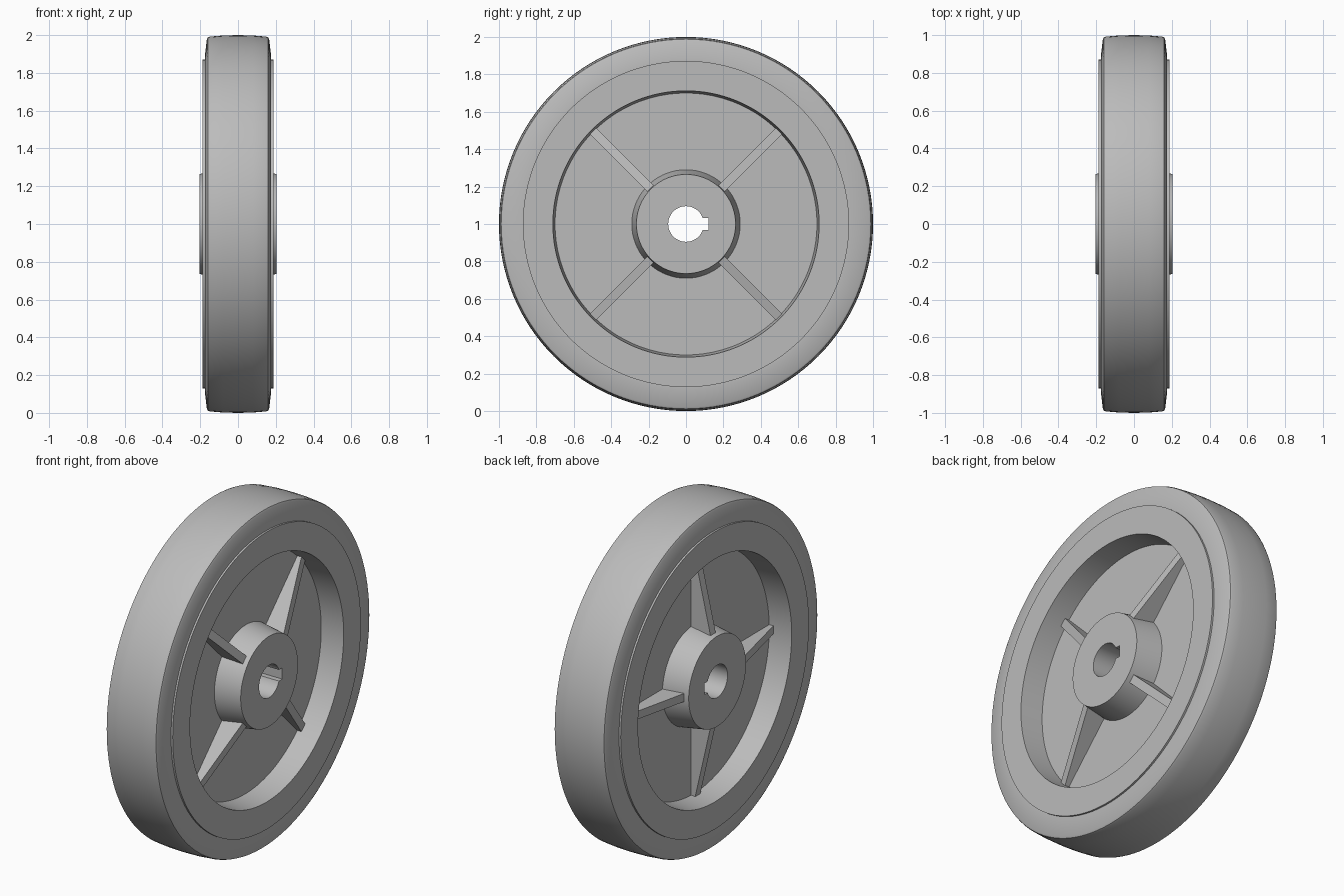
import bpy, bmesh
from math import radians, pi, cos, sin
from mathutils import Matrix, Vector

cube = bpy.data.objects.get("Cube")
if cube:
    bpy.data.objects.remove(cube, do_unlink=True)

grey = bpy.data.materials.new("plain grey")
grey.use_nodes = True
colour = (0.5, 0.5, 0.5, 1)
grey.diffuse_color = colour
grey.node_tree.nodes["Principled BSDF"].inputs["Base Color"].default_value = colour

CENTRE = Vector((0, 0, 1))
SEGMENTS = 128


def make_object(name, bm):
    bmesh.ops.recalc_face_normals(bm, faces=bm.faces)
    mesh = bpy.data.meshes.new(name)
    bm.to_mesh(mesh)
    bm.free()
    mesh.materials.append(grey)
    obj = bpy.data.objects.new(name, mesh)
    obj.location = CENTRE
    bpy.context.collection.objects.link(obj)
    return obj


def revolve(name, half):
    """Turn a half profile of (x, radius), mirrored in x, about the axle."""
    profile = half + [(-x, r) for x, r in reversed(half) if x > 0]
    bm = bmesh.new()
    rings = [[bm.verts.new((x, r * cos(a), r * sin(a))) for x, r in profile]
             for a in (2 * pi * i / SEGMENTS for i in range(SEGMENTS))]
    n = len(profile)
    for i in range(SEGMENTS):
        a, b = rings[i], rings[(i + 1) % SEGMENTS]
        for j in range(n):
            k = (j + 1) % n
            bm.faces.new((a[j], a[k], b[k], b[j]))
    return make_object(name, bm)


def smooth(obj):
    bpy.ops.object.select_all(action='DESELECT')
    obj.select_set(True)
    bpy.context.view_layer.objects.active = obj
    bpy.ops.object.shade_smooth_by_angle(angle=radians(30))


# Tyre with a slightly crowned tread and rounded shoulders
tyre = revolve("tyre", [(0, 1.0), (0.08, 0.998), (0.15, 0.992), (0.16, 0.988),
                        (0.165, 0.978), (0.176, 0.885), (0.176, 0.872)])
smooth(tyre)

# Rim, web and hub in one turned body
body = revolve("rim_web_and_hub", [(0.187, 0.872), (0.187, 0.712), (0.05, 0.7),
                                   (0.05, 0.29), (0.203, 0.265), (0.203, 0.095)])

# Keyway cut through the bore on the +y side
bm = bmesh.new()
bmesh.ops.create_cube(bm, size=1, matrix=Matrix.Translation((0, 0.08, 0))
                      @ Matrix.Diagonal((0.6, 0.08, 0.066, 1)))
cutter = make_object("keyway_cutter", bm)
cut = body.modifiers.new("keyway", 'BOOLEAN')
cut.operation = 'DIFFERENCE'
cut.solver = 'EXACT'
cut.object = cutter
bpy.context.view_layer.update()
cut_mesh = bpy.data.meshes.new_from_object(
    body.evaluated_get(bpy.context.evaluated_depsgraph_get()))
body.modifiers.clear()
body.data = cut_mesh
bpy.data.objects.remove(cutter, do_unlink=True)
smooth(body)


# Tapered ribs: diagonal on one face, upright and level on the other
def rib(name, side, angle):
    outline = [(0.04, 0.26), (0.178, 0.26), (0.075, 0.708), (0.04, 0.708)]
    turn = Matrix.Rotation(angle, 3, 'X')
    bm = bmesh.new()
    left, right = [[bm.verts.new(turn @ Vector((side * x, r, w))) for x, r in outline]
                   for w in (-0.024, 0.024)]
    bm.faces.new(left)
    bm.faces.new(right)
    for i in range(4):
        j = (i + 1) % 4
        bm.faces.new((left[i], left[j], right[j], right[i]))
    make_object(name, bm)


for i in range(4):
    rib(f"left_rib_{i + 1}", 1, radians(45 + 90 * i))
    rib(f"right_rib_{i + 1}", -1, radians(90 * i))
